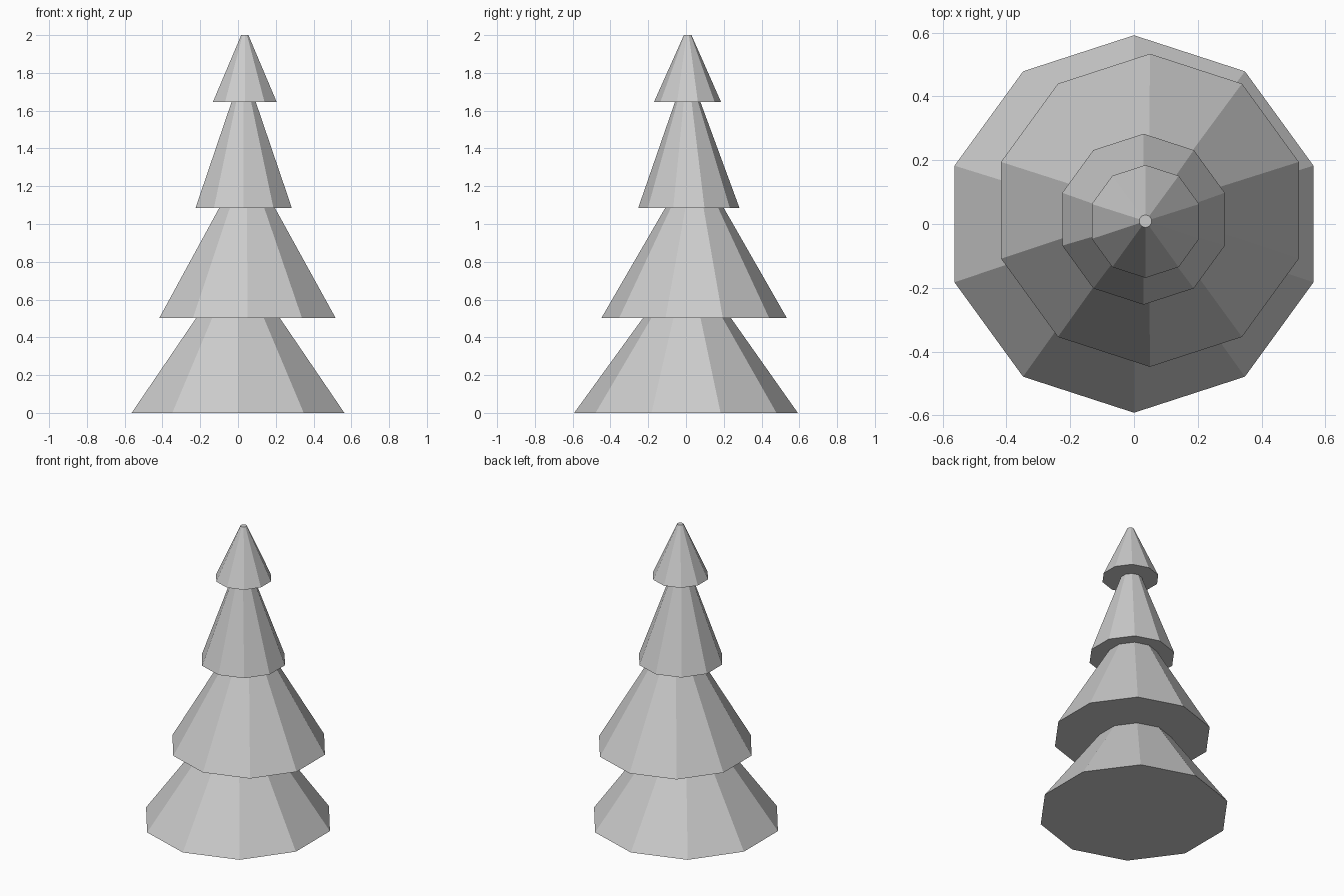
import bpy, bmesh
from math import sin, cos, pi

if "Cube" in bpy.data.objects:
    bpy.data.objects.remove(bpy.data.objects["Cube"])

SIDES = 10

# Tree outline, bottom to top: (centre x, centre y, height, radius)
rings = [
    (0.0, 0.0, 0.0, 0.592), (0.0, 0.005, 0.502, 0.233),          # lowest tier
    (0.05, 0.043, 0.502, 0.491), (0.048, 0.045, 1.085, 0.155),   # second tier
    (0.03, 0.015, 1.085, 0.268), (0.03, 0.009, 1.647, 0.067),    # third tier
    (0.036, 0.008, 1.647, 0.177), (0.036, 0.009, 2.0, 0.02),     # top tier
]


def ring_verts(bm, cx, cy, z, r):
    angles = [pi / 2 + 2 * pi * i / SIDES for i in range(SIDES)]
    return [bm.verts.new((cx + r * cos(a), cy + r * sin(a), z)) for a in angles]


# Loft one closed skin through all rings
bm = bmesh.new()
loops = [ring_verts(bm, *ring) for ring in rings]
for low, high in zip(loops, loops[1:]):
    for i in range(SIDES):
        j = (i + 1) % SIDES
        bm.faces.new((low[i], low[j], high[j], high[i]))

# Base and tip caps
bm.faces.new(loops[0][::-1])
bm.faces.new(loops[-1])
bmesh.ops.recalc_face_normals(bm, faces=bm.faces)

mesh = bpy.data.meshes.new("tree_tiers")
bm.to_mesh(mesh)
bm.free()
bpy.context.collection.objects.link(bpy.data.objects.new("tree_tiers", mesh))
